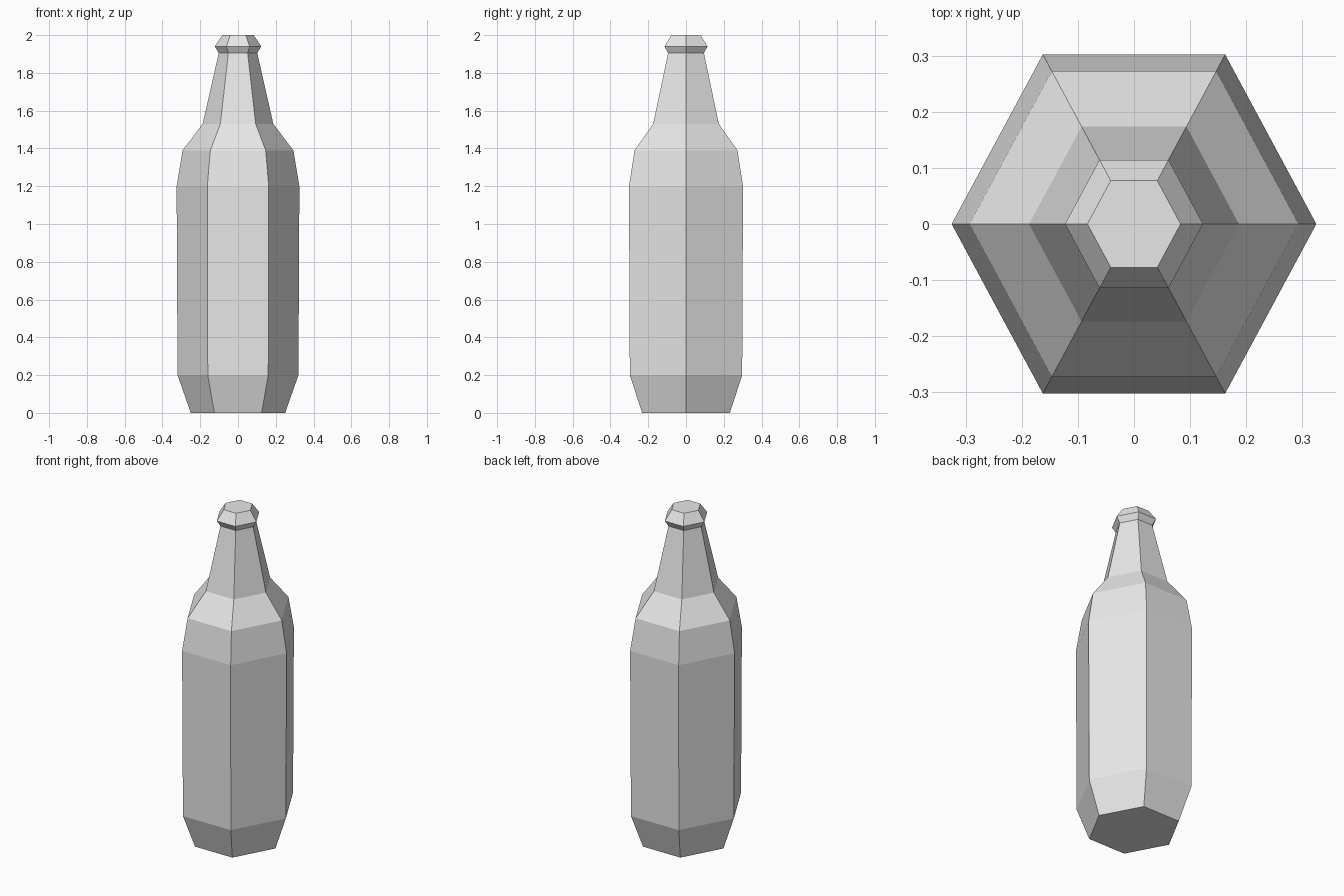
import bpy
import bmesh
from math import cos, sin, pi

default = bpy.data.objects.get("Cube")
if default:
    bpy.data.objects.remove(default, do_unlink=True)

# Plain grey material
grey = bpy.data.materials.new("light_grey")
grey.use_nodes = True
colour = (0.8, 0.8, 0.8, 1)
grey.diffuse_color = colour
grey.node_tree.nodes["Principled BSDF"].inputs["Base Color"].default_value = colour

SIDES = 6
DEPTH = 1.073  # the hexagon is slightly stretched front to back

# Bottle profile from base to lip: (radius, height)
profile = [(0.25, 0), (0.32, 0.2), (0.325, 1.2), (0.293, 1.39),
           (0.187, 1.53), (0.102, 1.905), (0.123, 1.94), (0.083, 2)]

bm = bmesh.new()
rings = []
for radius, z in profile:
    angles = [2 * pi * i / SIDES for i in range(SIDES)]
    rings.append([bm.verts.new((radius * cos(a), radius * sin(a) * DEPTH, z))
                  for a in angles])

# Walls between neighbouring rings
for low, high in zip(rings, rings[1:]):
    for i in range(SIDES):
        j = (i + 1) % SIDES
        bm.faces.new((low[i], low[j], high[j], high[i]))

# Closed base and cap
bm.faces.new(rings[0][::-1])
bm.faces.new(rings[-1])
bm.normal_update()

mesh = bpy.data.meshes.new("bottle")
bm.to_mesh(mesh)
bm.free()
mesh.materials.append(grey)
bottle = bpy.data.objects.new("bottle", mesh)
bpy.context.collection.objects.link(bottle)
